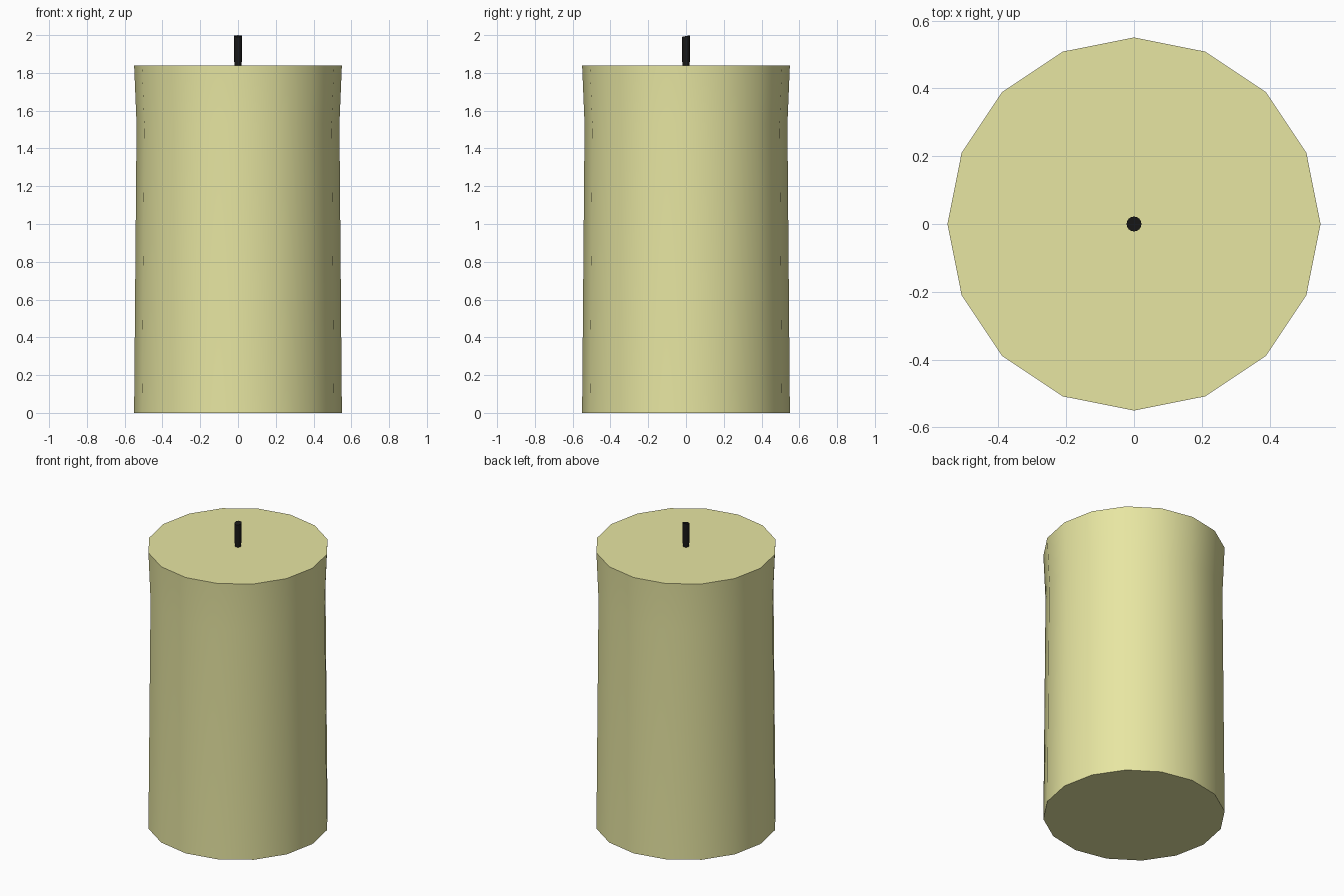
import bpy, bmesh, math

if "Cube" in bpy.data.objects:
    bpy.data.objects.remove(bpy.data.objects["Cube"])


def material(name, color):
    m = bpy.data.materials.new(name)
    m.diffuse_color = (*color, 1)
    m.use_nodes = True
    m.node_tree.nodes["Principled BSDF"].inputs["Base Color"].default_value = m.diffuse_color
    return m


def lathe(name, profile, sides, mat):
    """Closed solid of revolution from (radius, z) points, smooth sides and flat caps."""
    bm = bmesh.new()
    rings = [[bm.verts.new((r * math.cos(2 * math.pi * i / sides),
                            r * math.sin(2 * math.pi * i / sides), z))
              for i in range(sides)] for r, z in profile]
    for a, b in zip(rings, rings[1:]):
        for i in range(sides):
            j = (i + 1) % sides
            bm.faces.new((a[i], a[j], b[j], b[i])).smooth = True
    bm.faces.new(rings[0][::-1])
    bm.faces.new(rings[-1])
    mesh = bpy.data.meshes.new(name)
    for e in bm.edges:
        e.smooth = e.calc_face_angle() < math.radians(40)
    bm.to_mesh(mesh)
    bm.free()
    mesh.materials.append(mat)
    obj = bpy.data.objects.new(name, mesh)
    bpy.context.collection.objects.link(obj)
    return obj


# Wax body, slightly waisted below the rim
lathe("wax_body", [(0.55, 0), (0.537, 1.53), (0.55, 1.84)], 16,
      material("wax", (0.8, 0.79, 0.36)))

# Wick, narrower at its base with a slightly slanted tip
wick = lathe("wick", [(0.017, 1.835), (0.02, 1.86), (0.022, 1.995)], 16,
             material("charred", (0.01, 0.01, 0.01)))
for v in wick.data.vertices:
    if v.co.z > 1.99:
        v.co.z += 0.2 * v.co.y
